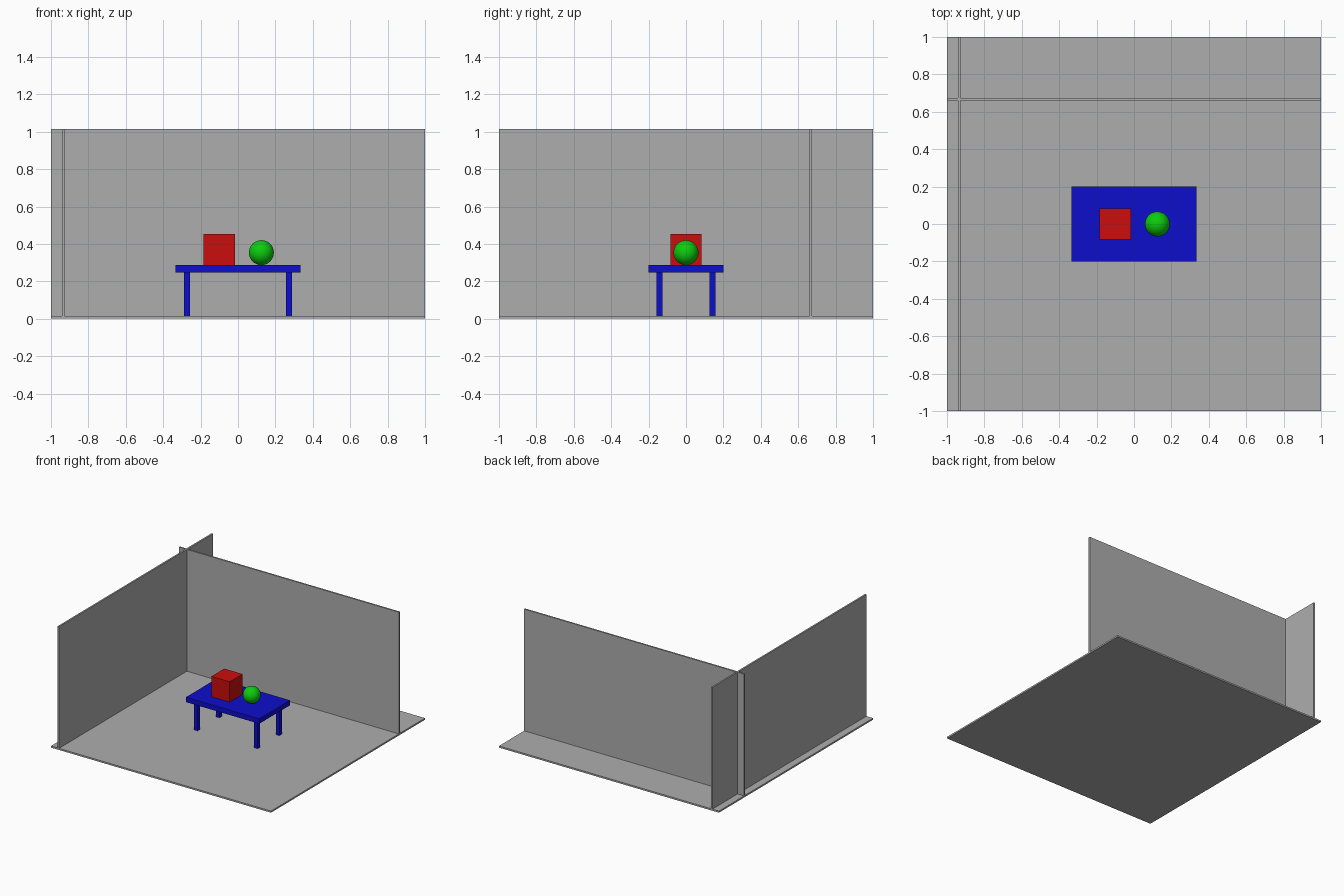
import bpy

if "Cube" in bpy.data.objects:
    bpy.data.objects.remove(bpy.data.objects["Cube"])


def material(name, rgb):
    m = bpy.data.materials.new(name)
    m.diffuse_color = (*rgb, 1.0)
    m.use_nodes = True
    m.node_tree.nodes["Principled BSDF"].inputs["Base Color"].default_value = m.diffuse_color
    return m


grey = material("grey", (0.42, 0.42, 0.42))
blue = material("blue", (0.004, 0.004, 0.604))
red = material("red", (0.604, 0.004, 0.004))
green = material("green", (0.004, 0.604, 0.004))


def box(name, mat, x, y, z):
    """Box from (min, max) ranges along each axis."""
    lo, hi = zip(x, y, z)
    bpy.ops.mesh.primitive_cube_add(size=1, location=[(a + b) / 2 for a, b in zip(lo, hi)])
    ob = bpy.context.object
    ob.name = name
    ob.scale = [b - a for a, b in zip(lo, hi)]
    bpy.ops.object.transform_apply(location=False, rotation=False, scale=True)
    ob.data.materials.append(mat)
    return ob


FLOOR, WALL_TOP = 0.0133, 1.0133
TABLE_LOW, TABLE_TOP = 0.2467, 0.2867

# Room: floor and two crossing walls
box("floor", grey, (-1, 1), (-1, 1), (0, FLOOR))
box("back_wall", grey, (-1, 1), (0.66, 0.6733), (FLOOR, WALL_TOP))
box("left_wall", grey, (-0.94, -0.9267), (-1, 1), (FLOOR, WALL_TOP))

# Table
box("table_top", blue, (-0.3333, 0.3333), (-0.2, 0.2), (TABLE_LOW, TABLE_TOP))
for x_name, sx in (("left", -1), ("right", 1)):
    for y_name, sy in (("front", -1), ("back", 1)):
        cx, cy, h = sx * 0.2733, sy * 0.141, 0.0158
        box(f"{y_name}_{x_name}_leg", blue, (cx - h, cx + h), (cy - h, cy + h),
            (FLOOR, TABLE_LOW))

# Objects on the table
box("red_cube", red, (-0.1833, -0.0167), (-0.0833, 0.0833), (TABLE_TOP, 0.4533))
R = 0.0667
bpy.ops.mesh.primitive_uv_sphere_add(segments=32, ring_count=16, radius=R,
                                     location=(0.125, 0, TABLE_TOP + R))
ball = bpy.context.object
ball.name = "green_ball"
ball.data.materials.append(green)
bpy.ops.object.shade_smooth()
